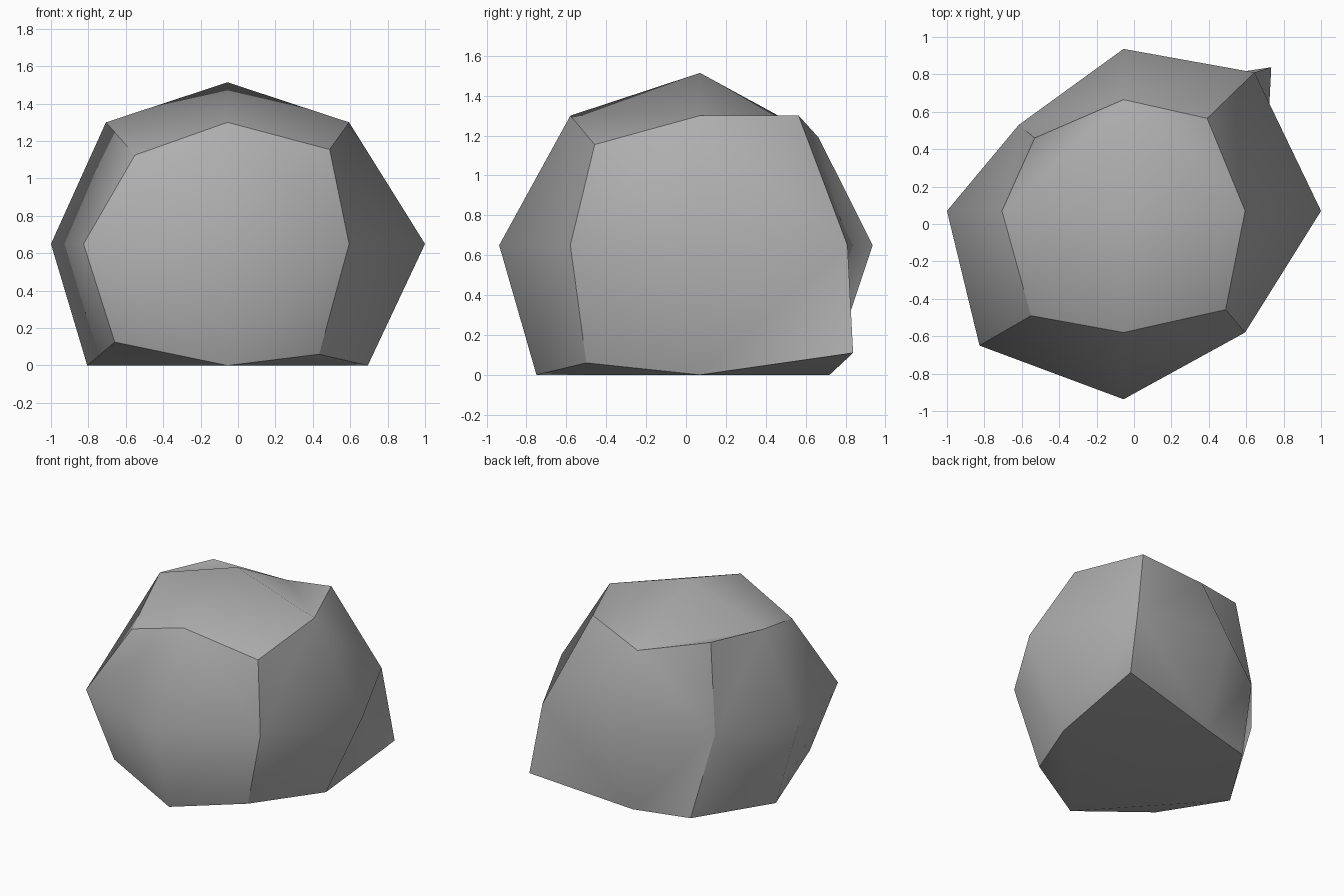
import bpy
import bmesh
from mathutils import Vector

default_cube = bpy.data.objects.get("Cube")
if default_cube:
    bpy.data.objects.remove(default_cube, do_unlink=True)


def make_material(name, grey):
    mat = bpy.data.materials.new(name)
    mat.use_nodes = True
    colour = (grey, grey, grey, 1.0)
    mat.diffuse_color = colour
    bsdf = mat.node_tree.nodes["Principled BSDF"]
    bsdf.inputs["Base Color"].default_value = colour
    bsdf.inputs["Roughness"].default_value = 0.9
    return mat


def side_name(co):
    """Letters for a cube lattice point: West/East, Front/Back, Low/High."""
    letters = ""
    for value, pair in zip(co, ("WE", "FB", "LH")):
        if abs(value) > 0.5:
            letters += pair[value > 0]
    return letters


CENTRE = Vector((-0.056, 0.07, 0.65))

# How far each lattice point sits from the core, along each of its own axes
REACH = {
    # Middle of each side
    "W": (0.944,), "E": (1.056,), "F": (1.007,),
    "B": (0.866,), "L": (0.65,), "H": (0.864,),
    # Middle of each ridge
    "WF": (0.77, 0.72), "WB": (0.56, 0.46),
    "EF": (0.65, 0.65), "EB": (0.70, 0.74),
    "WL": (0.75, 0.65), "WH": (0.65, 0.65),
    "EL": (0.75, 0.65), "EH": (0.65, 0.65),
    "FL": (0.82, 0.65), "FH": (0.65, 0.65),
    "BL": (0.65, 0.65), "BH": (0.595, 0.54),
    # Corners
    "WFL": (0.603, 0.62, 0.525), "EFL": (0.49, 0.57, 0.59),
    "WBL": (0.41, 0.54, 0.65), "EBL": (0.79, 0.768, 0.54),
    "WFH": (0.495, 0.56, 0.475), "EFH": (0.546, 0.528, 0.505),
    "WBH": (0.475, 0.39, 0.65), "EBH": (0.447, 0.495, 0.65),
}

# Rough block: a cube cut once in every direction
bm = bmesh.new()
bmesh.ops.create_cube(bm, size=2.0)
bmesh.ops.subdivide_edges(bm, edges=bm.edges[:], cuts=1, use_grid_fill=True)

# Chip every quad between its two ridge middles
for face in bm.faces[:]:
    ridge_mids = [v for v in face.verts if len(side_name(v.co)) == 2]
    bmesh.utils.face_split(face, *ridge_mids)
bm.normal_update()

# Soft shading within each side, hard ridges between sides
for face in bm.faces:
    face.smooth = True
for edge in bm.edges:
    first, second = edge.link_faces
    edge.smooth = first.normal.dot(second.normal) > 0.5

# Push each point out from the core, keeping the underside on the ground
for vert in bm.verts:
    reach = iter(REACH[side_name(vert.co)])
    offset = [round(v) * next(reach) if abs(v) > 0.5 else 0.0 for v in vert.co]
    vert.co = CENTRE + Vector(offset)
    vert.co.z = max(vert.co.z, 0.0)
bmesh.ops.recalc_face_normals(bm, faces=bm.faces[:])

mesh = bpy.data.meshes.new("rock")
bm.to_mesh(mesh)
bm.free()
mesh.materials.append(make_material("stone grey", 0.43))
rock = bpy.data.objects.new("rock", mesh)
bpy.context.collection.objects.link(rock)
